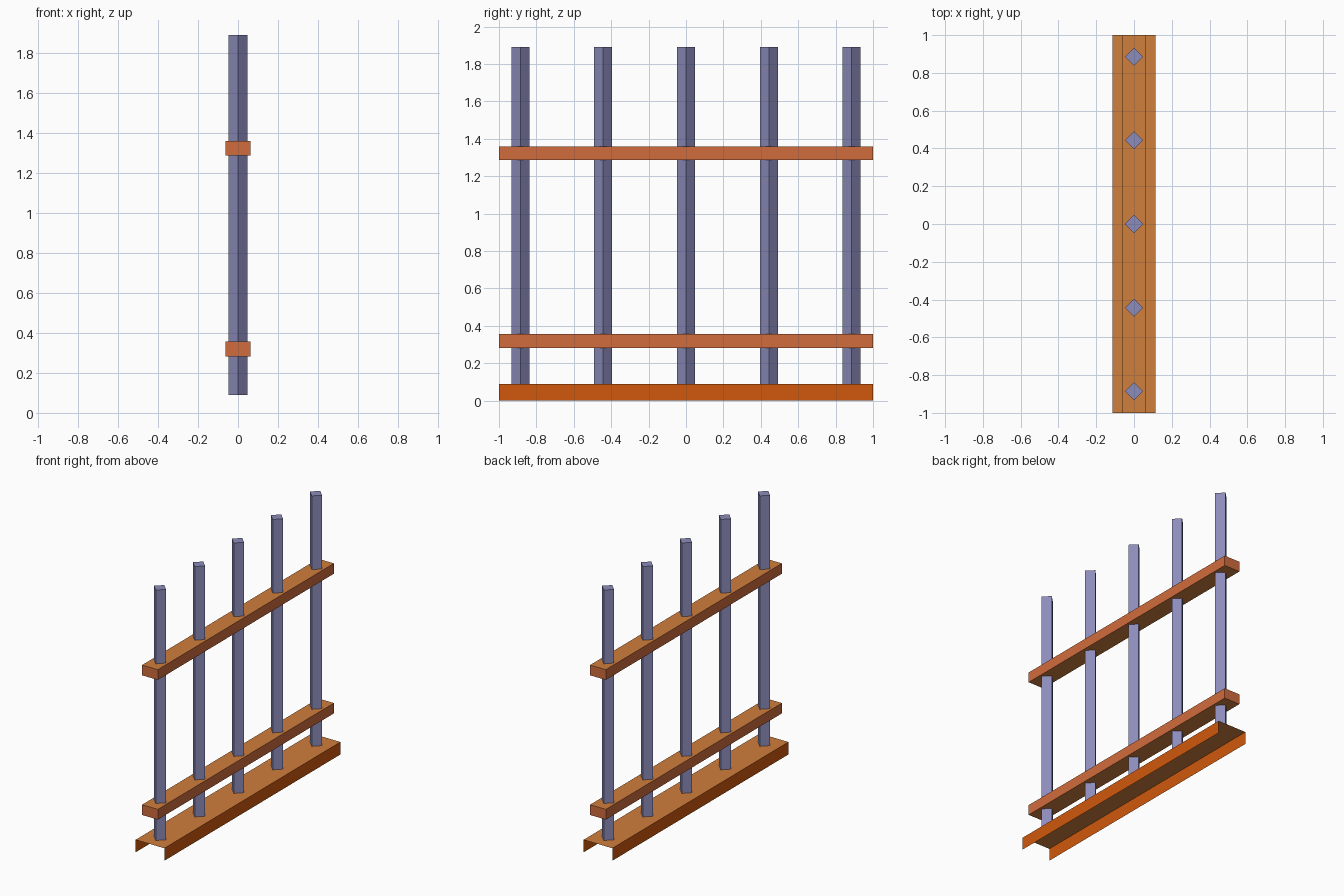
import bpy, bmesh

if "Cube" in bpy.data.objects:
    bpy.data.objects.remove(bpy.data.objects["Cube"])


def material(name, rgb):
    lin = [(c / 255 / 12.92) if c < 10 else ((c / 255 + 0.055) / 1.055) ** 2.4 for c in rgb]
    m = bpy.data.materials.new(name)
    m.diffuse_color = (*lin, 1)
    m.use_nodes = True
    m.node_tree.nodes["Principled BSDF"].inputs["Base Color"].default_value = m.diffuse_color
    return m


tan = material("tan_wood", (208, 126, 60))
red_wood = material("red_wood", (208, 108, 60))
orange = material("deep_orange", (208, 88, 12))
slate = material("slate_violet", (140, 140, 188))


def prism(name, profile, depth, axis, start, mats, open_strip=False, caps=(True, True)):
    """Extrude a 2D profile along y (x,z profile) or z (x,y profile).
    Horizontal faces take the first material, upright faces the last."""
    def point(a, b, d):
        return (a, d, b) if axis == "y" else (a, b, d)
    bm = bmesh.new()
    low = [bm.verts.new(point(a, b, start)) for a, b in profile]
    high = [bm.verts.new(point(a, b, start + depth)) for a, b in profile]
    n = len(profile)
    for i in range(n - 1 if open_strip else n):
        j = (i + 1) % n
        bm.faces.new((low[i], low[j], high[j], high[i]))
    if not open_strip:
        if caps[0]:
            bm.faces.new(low[::-1])
        if caps[1]:
            bm.faces.new(high)
        bmesh.ops.recalc_face_normals(bm, faces=bm.faces)
    bm.normal_update()
    if open_strip:
        # outward: the flat top must face up
        if any(f.normal.z < -0.5 for f in bm.faces):
            bmesh.ops.reverse_faces(bm, faces=bm.faces)
            bm.normal_update()
    for f in bm.faces:
        f.material_index = 0 if abs(f.normal.z) > 0.5 else len(mats) - 1
    me = bpy.data.meshes.new(name)
    bm.to_mesh(me)
    bm.free()
    for m in mats:
        me.materials.append(m)
    ob = bpy.data.objects.new(name, me)
    bpy.context.collection.objects.link(ob)
    return ob


# Base: thin sheet channel, open below and at both ends
W, H = 0.114, 0.09
prism("base_channel", [(-W, 0), (-W, H), (W, H), (W, 0)], 2, "y", -1,
      [tan, orange], open_strip=True)

# Two horizontal rails
R = 0.0625
for name, z0 in (("lower_rail", 0.282), ("upper_rail", 1.286)):
    z1 = z0 + 0.074
    prism(name, [(-R, z0), (R, z0), (R, z1), (-R, z1)], 2, "y", -1, [tan, red_wood])

# Five square posts turned 45 degrees
D = 0.048
for i in range(-2, 3):
    y = i * 0.443
    prism(f"post_{i + 3}", [(-D, y), (0, y - D), (D, y), (0, y + D)], 1.80, "z", H,
          [slate], caps=(False, True))
